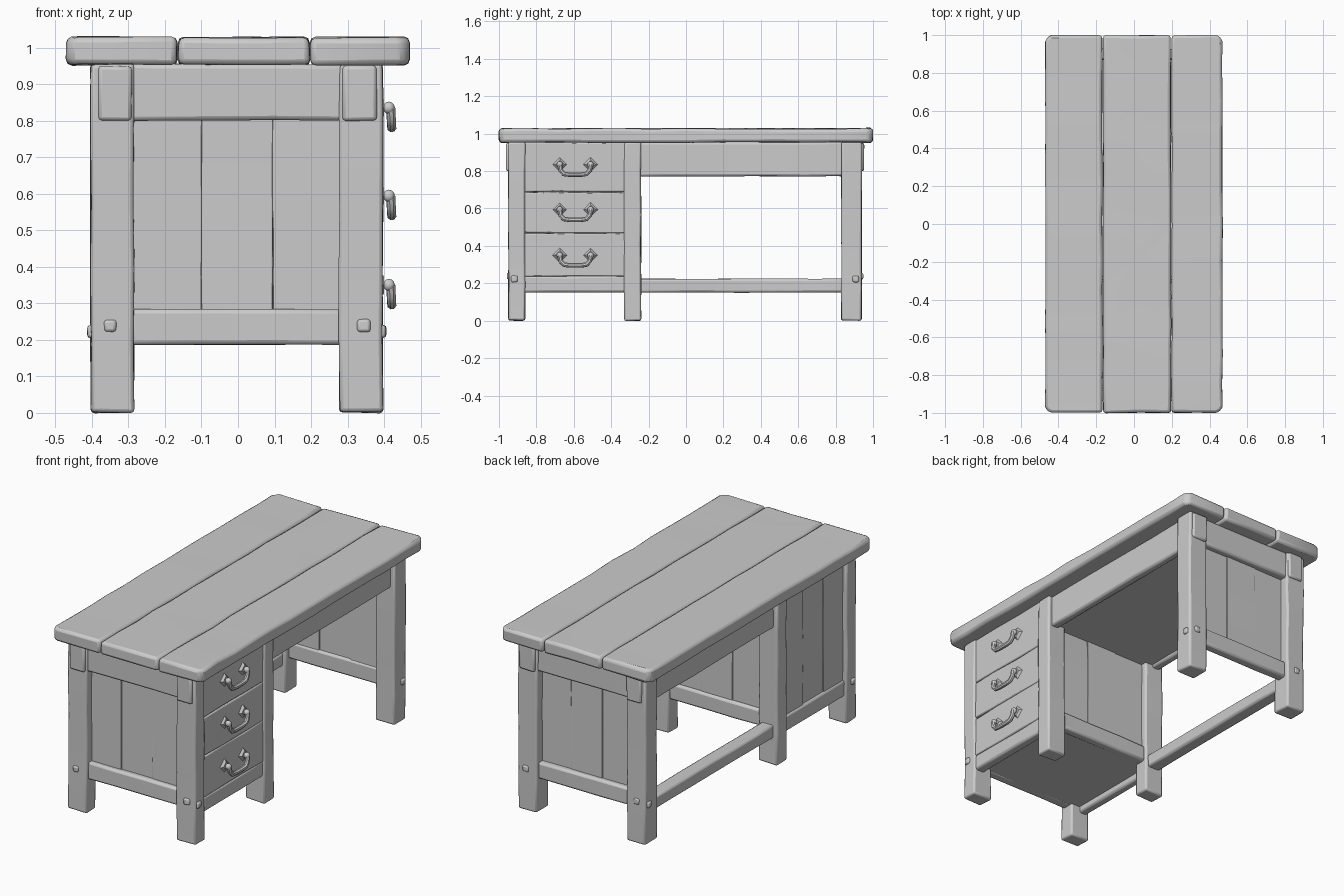
import bpy, bmesh, math, random
from mathutils import Vector

random.seed(4)
if "Cube" in bpy.data.objects:
    bpy.data.objects.remove(bpy.data.objects["Cube"])

grey = bpy.data.materials.new("worn grey")
grey.use_nodes = True
colour = (0.6, 0.6, 0.6, 1)
grey.diffuse_color = colour
grey.node_tree.nodes["Principled BSDF"].inputs["Base Color"].default_value = colour


def finish(ob):
    ob.data.materials.append(grey)
    bpy.ops.object.select_all(action="DESELECT")
    ob.select_set(True)
    bpy.context.view_layer.objects.active = ob
    bpy.ops.object.shade_smooth_by_angle(angle=math.radians(40))


def timber(name, x, y, z, bevel=0.012, wobble=0.004, corners=None):
    """Worn, bevelled beam; corners gives the x side whose upright edges are rounded."""
    span = (x, y, z)
    lo, hi = Vector([s[0] for s in span]), Vector([s[1] for s in span])
    bm = bmesh.new()
    bmesh.ops.create_cube(bm, size=1)
    for v in bm.verts:
        v.co = Vector([(lo[i] + hi[i]) / 2 + v.co[i] * (hi[i] - lo[i]) for i in range(3)])
    if corners is not None:
        picked = [e for e in bm.edges if all(abs(v.co.x - corners) < 1e-4 for v in e.verts)
                  and abs(e.verts[0].co.z - e.verts[1].co.z) > 0.01]
        bmesh.ops.bevel(bm, geom=picked, offset=0.035, segments=2, profile=0.5, affect="EDGES")
    # cut along each long direction so the surface can be uneven
    for axis in range(3):
        steps = int((hi[axis] - lo[axis]) / 0.16)
        normal = Vector([float(i == axis) for i in range(3)])
        for k in range(1, steps):
            at = lo.lerp(hi, (k + random.uniform(-0.2, 0.2)) / steps)
            bmesh.ops.bisect_plane(bm, geom=bm.verts[:] + bm.edges[:] + bm.faces[:],
                                   plane_co=at, plane_no=normal)
    for v in bm.verts:
        for i in range(3):
            move = wobble * random.uniform(-0.4, 0.6)
            if abs(v.co[i] - lo[i]) < 1e-4:
                v.co[i] += move
            elif abs(v.co[i] - hi[i]) < 1e-4:
                v.co[i] -= move
    bmesh.ops.recalc_face_normals(bm, faces=bm.faces)
    mesh = bpy.data.meshes.new(name)
    bm.to_mesh(mesh)
    bm.free()
    ob = bpy.data.objects.new(name, mesh)
    bpy.context.collection.objects.link(ob)
    mod = ob.modifiers.new("worn edges", "BEVEL")
    mod.width, mod.segments, mod.limit_method = bevel, 2, "ANGLE"
    mod.angle_limit = math.radians(40)
    finish(ob)
    return ob


def boards(name, axis, at, thick, across, z, count=3):
    """Upright boards side by side, filling a panel."""
    width = (across[1] - across[0]) / count
    for k in range(count):
        run = (across[0] + k * width, across[0] + (k + 1) * width)
        shift = 0.004 * (k % 2)
        deep = (at + shift, at + thick + shift)
        x, y = (run, deep) if axis == "y" else (deep, run)
        timber(f"{name}_board_{k + 1}", x, y, z, 0.002, 0.002)


# Table top: three planks
for name, x, corner in (("left", (0.199, 0.468), 0.468), ("middle", (-0.164, 0.196), None),
                        ("right", (-0.47, -0.167), -0.47)):
    timber(f"top_plank_{name}", x, (-1, 1), (0.952, 1.028), 0.015, 0.006, corner)

# Legs: three pairs
rows = {"front": (-0.95, -0.86), "middle": (-0.33, -0.24), "back": (0.83, 0.94)}
sides = {"left": (0.277, 0.397), "right": (-0.404, -0.284)}
for row, y in rows.items():
    for side, x in sides.items():
        timber(f"{row}_leg_{side}", x, y, (0, 0.955), 0.01, 0.005)

# Both ends: rails, tenon blocks, recessed boards and pegs
for name, s, face in (("front", -1, 0.95), ("back", 1, 0.94)):
    def depth(a, b):
        return tuple(sorted((s * a, s * b)))
    timber(f"{name}_top_rail", (-0.295, 0.29), depth(face - 0.07, face - 0.012), (0.80, 0.955))
    timber(f"{name}_bottom_rail", (-0.295, 0.29), depth(face - 0.08, face - 0.02), (0.186, 0.283))
    boards(f"{name}_panel", "y", s * (face - 0.06) - 0.012, 0.02, (-0.295, 0.29), (0.22, 0.9))
    for side, block, x, edge in (("left", (0.285, 0.38), 0.345, 0.393),
                                 ("right", (-0.383, -0.29), -0.35, -0.4)):
        timber(f"{name}_tenon_{side}", block, depth(face - 0.03, face + 0.012), (0.80, 0.95), 0.01)
        timber(f"{name}_peg_{side}", (x - 0.018, x + 0.018), depth(face - 0.02, face + 0.008),
               (0.22, 0.256), 0.008, 0.004)
        timber(f"{name}_side_peg_{side}", (edge - 0.013, edge + 0.013),
               depth(face - 0.05, face - 0.015), (0.205, 0.24), 0.008, 0.004)

# Knee space: aprons, the closed underside between them, and one low stretcher
timber("apron_left", (0.325, 0.374), (-0.25, 0.84), (0.772, 0.955))
timber("apron_right", (-0.38, -0.33), (-0.25, 0.84), (0.772, 0.955))
timber("knee_space_soffit", (-0.35, 0.345), (-0.285, 0.88), (0.79, 0.815), 0.003, 0.003)
timber("stretcher_right", (-0.378, -0.3), (-0.25, 0.84), (0.15, 0.225))

# Cabinet: floor, inner side and back
timber("cabinet_floor", (-0.36, 0.36), (-0.9, -0.28), (0.188, 0.212), 0.004)
boards("inner_panel", "y", -0.295, 0.02, (-0.295, 0.29), (0.2, 0.953))
timber("inner_bottom_rail", (-0.295, 0.29), (-0.31, -0.255), (0.186, 0.28))
boards("cabinet_back", "x", -0.38, 0.02, (-0.87, -0.32), (0.2, 0.953))
timber("cabinet_back_rail", (-0.39, -0.34), (-0.87, -0.32), (0.152, 0.245))
timber("cabinet_front_rail", (0.33, 0.385), (-0.87, -0.32), (0.15, 0.24))
timber("drawer_backing", (0.33, 0.37), (-0.87, -0.32), (0.2, 0.953), 0.004)


def handle(number, z):
    """Bail handle hung between two diamond plates."""
    for side, y in (("front", -0.675), ("back", -0.51)):
        bpy.ops.mesh.primitive_cone_add(vertices=4, radius1=0.042, radius2=0.024, depth=0.016,
                                        location=(0.391, y, z), rotation=(0, math.pi / 2, 0))
        plate = bpy.context.object
        plate.name = f"handle_plate_{number}_{side}"
        finish(plate)
        bpy.ops.mesh.primitive_uv_sphere_add(segments=10, ring_count=6, radius=0.017,
                                             location=(0.413, y, z))
        knob = bpy.context.object
        knob.name = f"handle_knob_{number}_{side}"
        finish(knob)
    curve = bpy.data.curves.new(f"handle_bail_{number}", "CURVE")
    curve.dimensions, curve.bevel_depth, curve.bevel_resolution = "3D", 0.013, 2
    curve.use_fill_caps = True
    path = curve.splines.new("POLY")
    half = [(0.083, 0), (0.078, -0.03), (0.06, -0.05), (0.03, -0.054)]
    points = half + [(-a, b) for a, b in reversed(half)]
    path.points.add(len(points) - 1)
    for p, (a, b) in zip(path.points, points):
        p.co = (0.418 - b * 0.05, -0.5925 - a, z + b, 1)
    bail = bpy.data.objects.new(curve.name, curve)
    bpy.context.collection.objects.link(bail)
    bpy.ops.object.select_all(action="DESELECT")
    bail.select_set(True)
    bpy.context.view_layer.objects.active = bail
    bpy.ops.object.convert(target="MESH")
    finish(bpy.context.object)


# Drawers
for n, (z, hang) in enumerate((((0.69, 0.953), 0.835), ((0.47, 0.687), 0.594),
                               ((0.237, 0.467), 0.35)), 1):
    timber(f"drawer_front_{n}", (0.34, 0.387), (-0.865, -0.325), z, 0.006, 0.005)
    handle(n, hang)
